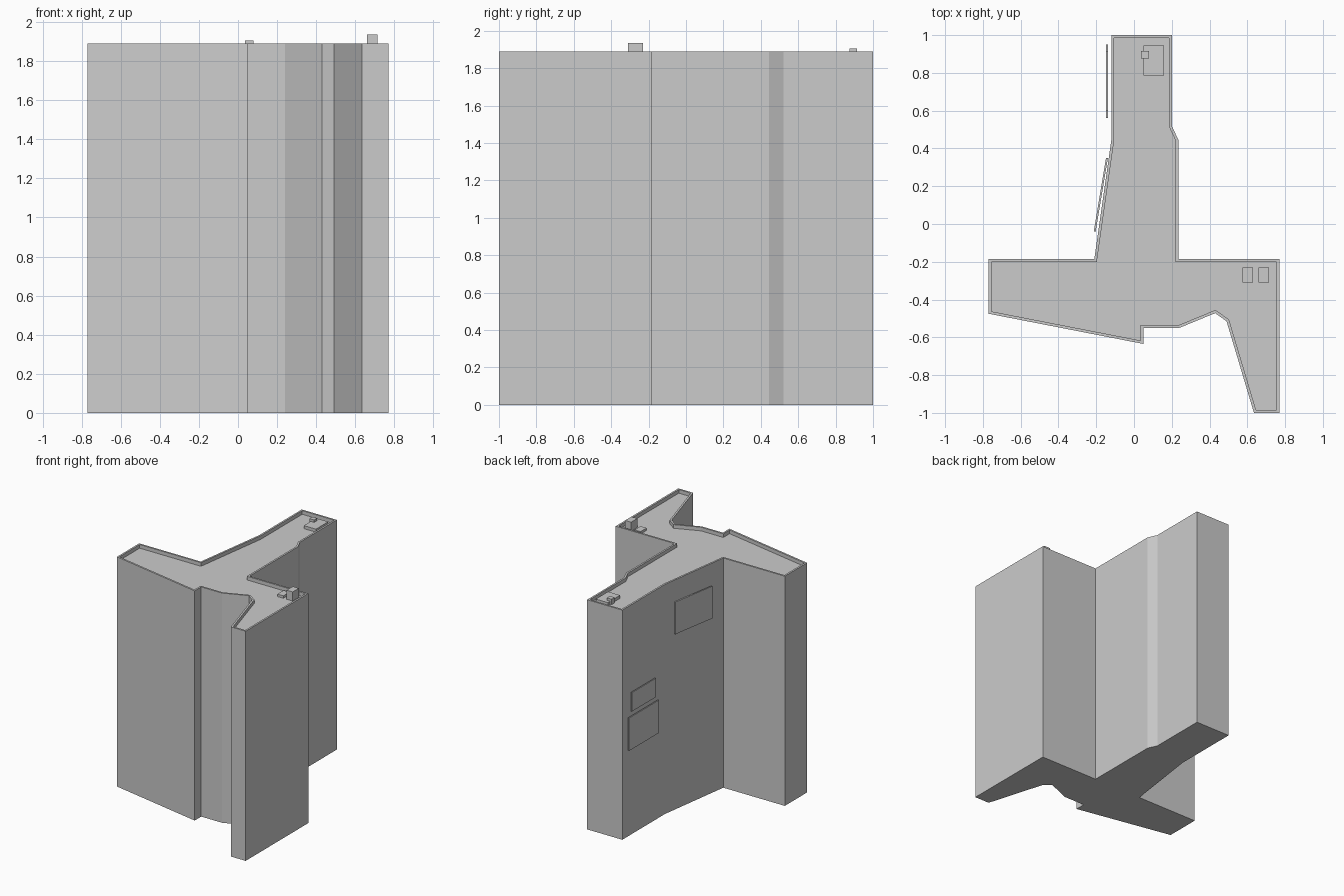
import bpy, bmesh, math
from mathutils import Vector

if "Cube" in bpy.data.objects:
    bpy.data.objects.remove(bpy.data.objects["Cube"])

HEIGHT, ROOF, RIM = 1.89, 1.86, 0.015

OUTLINE = [(-0.77, -0.475), (0.05, -0.635), (0.05, -0.55), (0.24, -0.55),
           (0.43, -0.472), (0.49, -0.515), (0.635, -1.0), (0.77, -1.0),
           (0.77, -0.185), (0.235, -0.185), (0.235, 0.445), (0.20, 0.52),
           (0.20, 1.0), (-0.12, 1.0), (-0.12, 0.445), (-0.21, -0.185),
           (-0.77, -0.185)]


def finish(name, bm):
    bmesh.ops.recalc_face_normals(bm, faces=bm.faces[:])
    mesh = bpy.data.meshes.new(name)
    bm.to_mesh(mesh)
    bm.free()
    obj = bpy.data.objects.new(name, mesh)
    bpy.context.collection.objects.link(obj)
    return obj


def prism(bm, points, z0, z1):
    """Extrude a counter-clockwise footprint from z0 to z1, return the top face."""
    low = [bm.verts.new((x, y, z0)) for x, y in points]
    top = [bm.verts.new((x, y, z1)) for x, y in points]
    bm.faces.new(low[::-1])
    n = len(points)
    for i in range(n):
        j = (i + 1) % n
        bm.faces.new((low[i], low[j], top[j], top[i]))
    return bm.faces.new(top)


def box(name, x0, x1, y0, y1, z0, z1):
    bm = bmesh.new()
    prism(bm, [(x0, y0), (x1, y0), (x1, y1), (x0, y1)], z0, z1)
    return finish(name, bm)


def wall_panel(name, a, b, z0, z1, thick=0.01):
    """Thin upright board whose outer face runs from a to b in plan."""
    a, b = Vector(a), Vector(b)
    d = (b - a).normalized()
    side = Vector((d.y, -d.x)) * thick
    bm = bmesh.new()
    prism(bm, [a, a + side, b + side, b], z0, z1)
    return finish(name, bm)


# Tower with a thin parapet around a sunken roof
bm = bmesh.new()
roof = prism(bm, OUTLINE, 0, HEIGHT)
bm.normal_update()
bmesh.ops.inset_region(bm, faces=[roof], thickness=RIM, use_even_offset=True)
roof = bmesh.ops.extrude_discrete_faces(bm, faces=[roof])["faces"][0]
bmesh.ops.translate(bm, verts=roof.verts[:], vec=(0, 0, ROOF - HEIGHT))
finish("tower", bm)

# Rooftop equipment
box("roof_unit_tall", 0.66, 0.715, -0.31, -0.23, ROOF, 1.935)
box("roof_unit_low", 0.575, 0.63, -0.31, -0.23, ROOF, 1.88)
box("roof_hut", 0.05, 0.16, 0.785, 0.945, ROOF, 1.885)
box("roof_vent", 0.037, 0.08, 0.875, 0.915, ROOF, 1.905)

# Sign boards standing off the left wall
wall_panel("board_lower", (-0.148, 0.56), (-0.148, 0.95), 0.72, 0.99)
wall_panel("board_middle", (-0.148, 0.60), (-0.148, 0.915), 1.03, 1.185)
wall_panel("board_upper", (-0.213, -0.04), (-0.148, 0.35), 1.45, 1.715)
